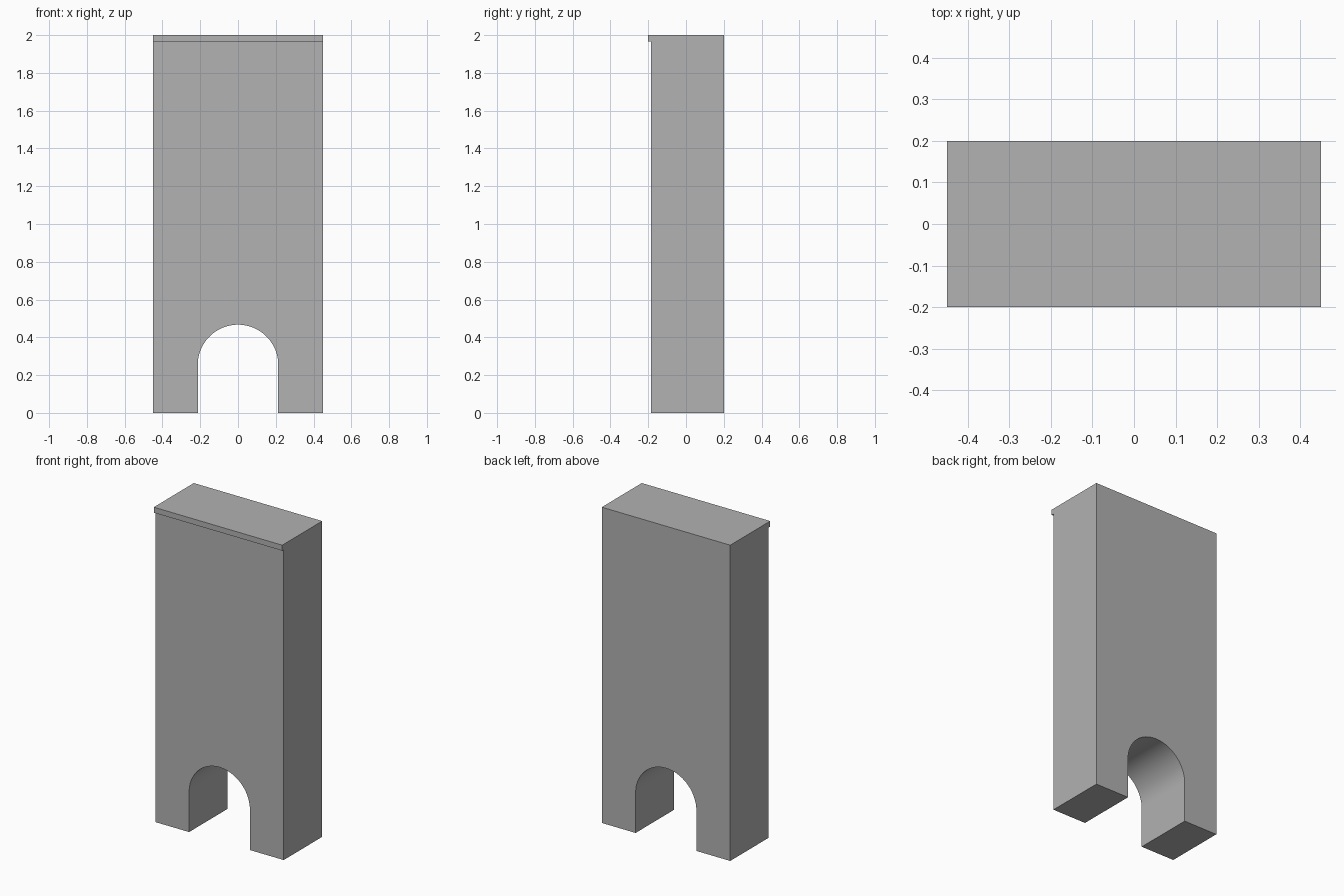
import bpy, bmesh, math

cube = bpy.data.objects.get("Cube")
if cube:
    bpy.data.objects.remove(cube, do_unlink=True)

HALF_W, FRONT, BACK, HEIGHT = 0.45, -0.185, 0.2, 2.0
LIP_Z, LIP_DEPTH = 1.965, 0.015
ARCH_R, SPRING_Z, SEGMENTS = 0.213, 0.254, 64

# Material
grey = bpy.data.materials.new("plain grey")
grey.use_nodes = True
colour = (0.445, 0.445, 0.445, 1.0)
grey.diffuse_color = colour
grey.node_tree.nodes["Principled BSDF"].inputs["Base Color"].default_value = colour

# Front outline: slab with an arched opening at the bottom
arch = [(ARCH_R * math.cos(math.pi * i / SEGMENTS),
         SPRING_Z + ARCH_R * math.sin(math.pi * i / SEGMENTS))
        for i in range(SEGMENTS + 1)]
outline = ([(-HALF_W, 0), (-ARCH_R, 0)] + arch[::-1] +
           [(ARCH_R, 0), (HALF_W, 0), (HALF_W, LIP_Z), (HALF_W, HEIGHT),
            (-HALF_W, HEIGHT), (-HALF_W, LIP_Z)])

bm = bmesh.new()
front = bm.faces.new([bm.verts.new((x, FRONT, z)) for x, z in outline])

# Slab thickness
slab = bmesh.ops.extrude_face_region(bm, geom=[front], use_keep_orig=True)
back_verts = [g for g in slab["geom"] if isinstance(g, bmesh.types.BMVert)]
bmesh.ops.translate(bm, verts=back_verts, vec=(0, BACK - FRONT, 0))

# Narrow lip along the top of the front
ends = [v for v in front.verts if abs(v.co.z - LIP_Z) < 1e-4]
bmesh.ops.connect_verts(bm, verts=ends)
strip = next(f for f in bm.faces
             if all(abs(v.co.y - FRONT) < 1e-4 and v.co.z > LIP_Z - 1e-4 for v in f.verts))
lip = bmesh.ops.extrude_discrete_faces(bm, faces=[strip])["faces"][0]
bmesh.ops.translate(bm, verts=lip.verts, vec=(0, -LIP_DEPTH, 0))

# Merge coplanar faces, leaving the arch facets alone
bmesh.ops.dissolve_limit(bm, angle_limit=math.radians(0.5),
                         verts=bm.verts[:], edges=bm.edges[:])
bmesh.ops.recalc_face_normals(bm, faces=bm.faces[:])

mesh = bpy.data.meshes.new("arched_panel")
bm.to_mesh(mesh)
bm.free()
mesh.materials.append(grey)
panel = bpy.data.objects.new("arched_panel", mesh)
bpy.context.collection.objects.link(panel)

# Smooth arch with sharp outer edges
bpy.ops.object.select_all(action="DESELECT")
panel.select_set(True)
bpy.context.view_layer.objects.active = panel
bpy.ops.object.shade_smooth_by_angle(angle=math.radians(30))
